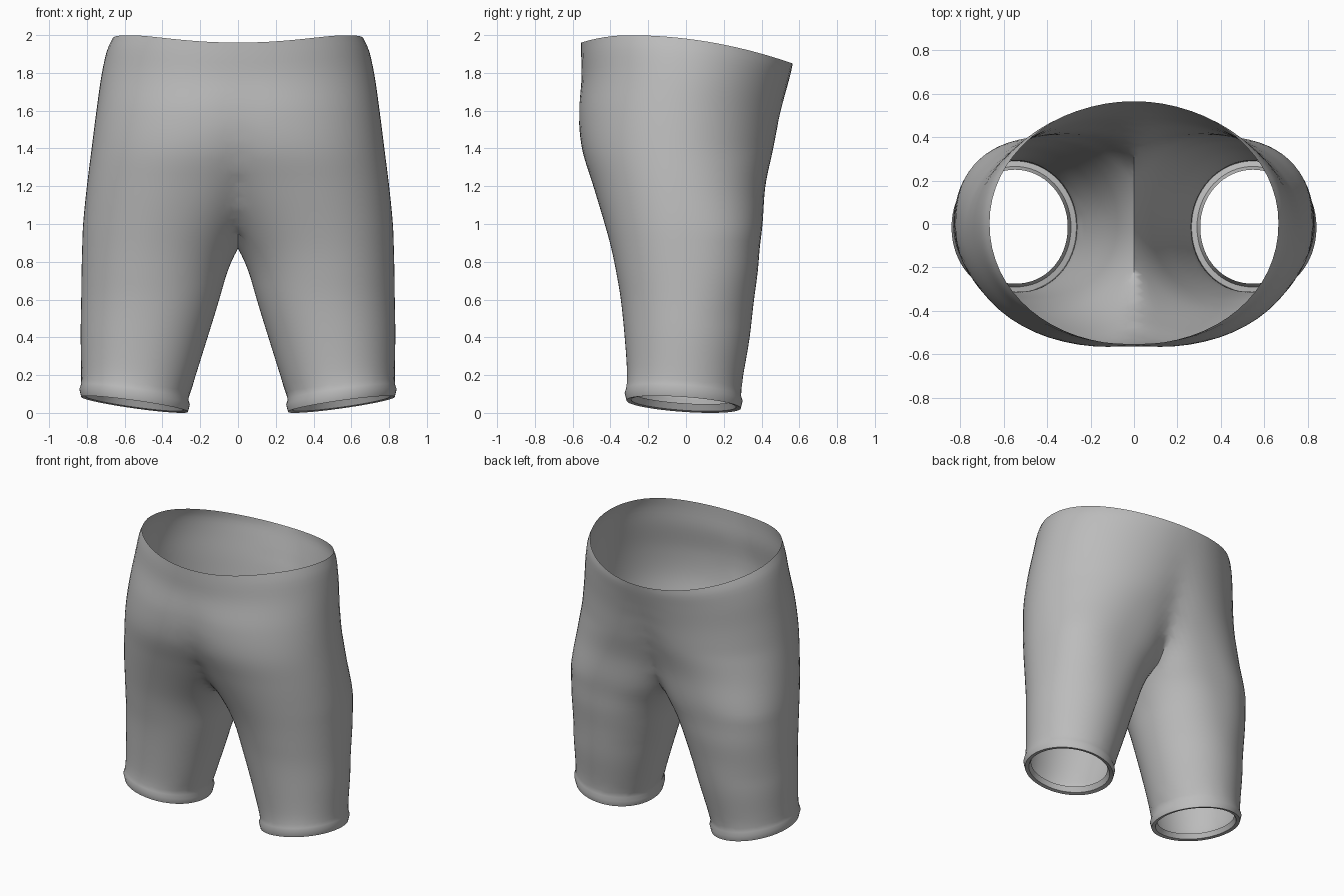
import bpy, bmesh, math, random

random.seed(4)
if "Cube" in bpy.data.objects:
    bpy.data.objects.remove(bpy.data.objects["Cube"])

SEGMENTS = 64

# Leg-to-waist sections: height, outer x, inner x, front y, back y
SECTIONS = [
    (0.11, 0.83, 0.265, -0.315, 0.29),
    (0.20, 0.83, 0.235, -0.312, 0.30),
    (0.40, 0.833, 0.168, -0.325, 0.335),
    (0.60, 0.83, 0.10, -0.345, 0.36),
    (0.75, 0.828, 0.055, -0.37, 0.38),
    (0.87, 0.825, 0.0, -0.395, 0.39),
    (1.00, 0.82, -0.09, -0.43, 0.405),
    (1.20, 0.80, -0.25, -0.49, 0.42),
    (1.40, 0.775, -0.42, -0.55, 0.46),
    (1.60, 0.75, -0.56, -0.567, 0.495),
    (1.80, 0.722, -0.665, -0.553, 0.535),
    (1.94, 0.692, -0.68, -0.555, 0.56),
    (2.00, 0.665, -0.665, -0.555, 0.565),
]

# Turned hem: height and offset from the leg end
HEM = [(0.085, -0.04), (0.05, -0.025), (0.045, 0.0), (0.085, 0.01), (0.11, 0.002)]


def clamp(v):
    return max(0.0, min(1.0, v))


def section_at(z):
    """Smoothly interpolated section at height z."""
    last = len(SECTIONS) - 1
    i = max(k for k in range(last) if SECTIONS[k][0] <= z + 1e-6)
    p0, p1, p2, p3 = (SECTIONS[max(0, min(last, k))] for k in range(i - 1, i + 3))
    h = p2[0] - p1[0]
    t = (z - p1[0]) / h
    out = []
    for c in range(1, 5):
        m1 = (p2[c] - p0[c]) / (p2[0] - p0[0]) * h
        m2 = (p3[c] - p1[c]) / (p3[0] - p1[0]) * h
        a, b = p1[c], p2[c]
        out.append(a + m1 * t + (3 * (b - a) - 2 * m1 - m2) * t ** 2
                   + (2 * (a - b) + m1 + m2) * t ** 3)
    return out


def rounded(v, power):
    return math.copysign(abs(v) ** power, v)


def ring(bm, z, grow=0.0):
    """One closed loop of the leg tube, tilted at the hem and the waist."""
    outer, inner, front, back = section_at(max(z, SECTIONS[0][0]))
    cx, rx = (outer + inner) / 2, (outer - inner) / 2 + grow
    cy, ry = (front + back) / 2, (back - front) / 2 + grow
    # The back of the thigh is squarer than the front
    thigh = clamp(1 - abs(z - 0.95) / 0.45)
    waist = clamp((z - 1.2) / 0.8) ** 2
    hem = clamp((0.6 - z) / 0.5)
    verts = []
    for k in range(SEGMENTS):
        a = 2 * math.pi * k / SEGMENTS
        power = 2 / (2.0 + 0.4 * thigh) if math.sin(a) > 0 else 2 / 2.08
        x = cx + rx * rounded(math.cos(a), power)
        y = cy + ry * rounded(math.sin(a), power)
        drop = (0.2 if y > -0.3 else 0.6) * (y + 0.3) ** 2
        dz = -waist * drop + hem * (0.14 * (x - 0.55) - 0.07 * y)
        if 0.12 < z < 0.18:  # gathered cloth above the hem
            dz += random.uniform(-0.006, 0.006)
        verts.append(bm.verts.new((x, y, z + dz)))
    return verts


# One side of the shorts as an open tube
bm = bmesh.new()
rings = [ring(bm, z, g) for z, g in HEM]
rings += [ring(bm, 0.14 + 1.86 * i / 48) for i in range(49)]
for low, high in zip(rings, rings[1:]):
    for k in range(SEGMENTS):
        n = (k + 1) % SEGMENTS
        bm.faces.new((low[k], low[n], high[n], high[k]))

# Cut on the centre plane, then mirror and weld the seam
bmesh.ops.bisect_plane(bm, geom=bm.verts[:] + bm.edges[:] + bm.faces[:], dist=1e-4,
                       plane_co=(0, 0, 0), plane_no=(1, 0, 0), clear_inner=True)
copy = bmesh.ops.duplicate(bm, geom=bm.verts[:] + bm.edges[:] + bm.faces[:])["geom"]
for v in (g for g in copy if isinstance(g, bmesh.types.BMVert)):
    v.co.x = -v.co.x
bmesh.ops.reverse_faces(bm, faces=[g for g in copy if isinstance(g, bmesh.types.BMFace)])
bmesh.ops.remove_doubles(bm, verts=bm.verts[:], dist=0.002)

# Soften the centre seam
for reach in (0.12, 0.06):
    seam = [v for v in bm.verts
            if abs(v.co.x) < reach and 0.95 < v.co.z < 1.85 and not v.is_boundary]
    for _ in range(3):
        bmesh.ops.smooth_vert(bm, verts=seam, factor=0.5, use_axis_x=True,
                              use_axis_y=True, use_axis_z=True)

# Rest on the ground
floor = min(v.co.z for v in bm.verts)
bmesh.ops.translate(bm, verts=bm.verts[:], vec=(0, 0, -floor))

mesh = bpy.data.meshes.new("shorts")
bm.to_mesh(mesh)
bm.free()
shorts = bpy.data.objects.new("shorts", mesh)
bpy.context.collection.objects.link(shorts)

# Plain grey cloth
cloth = bpy.data.materials.new("grey cloth")
cloth.use_nodes = True
grey = (0.5, 0.5, 0.5, 1)
cloth.diffuse_color = grey
cloth.node_tree.nodes["Principled BSDF"].inputs["Base Color"].default_value = grey
mesh.materials.append(cloth)

bpy.context.view_layer.objects.active = shorts
shorts.select_set(True)
bpy.ops.object.shade_smooth_by_angle(angle=math.radians(40))
